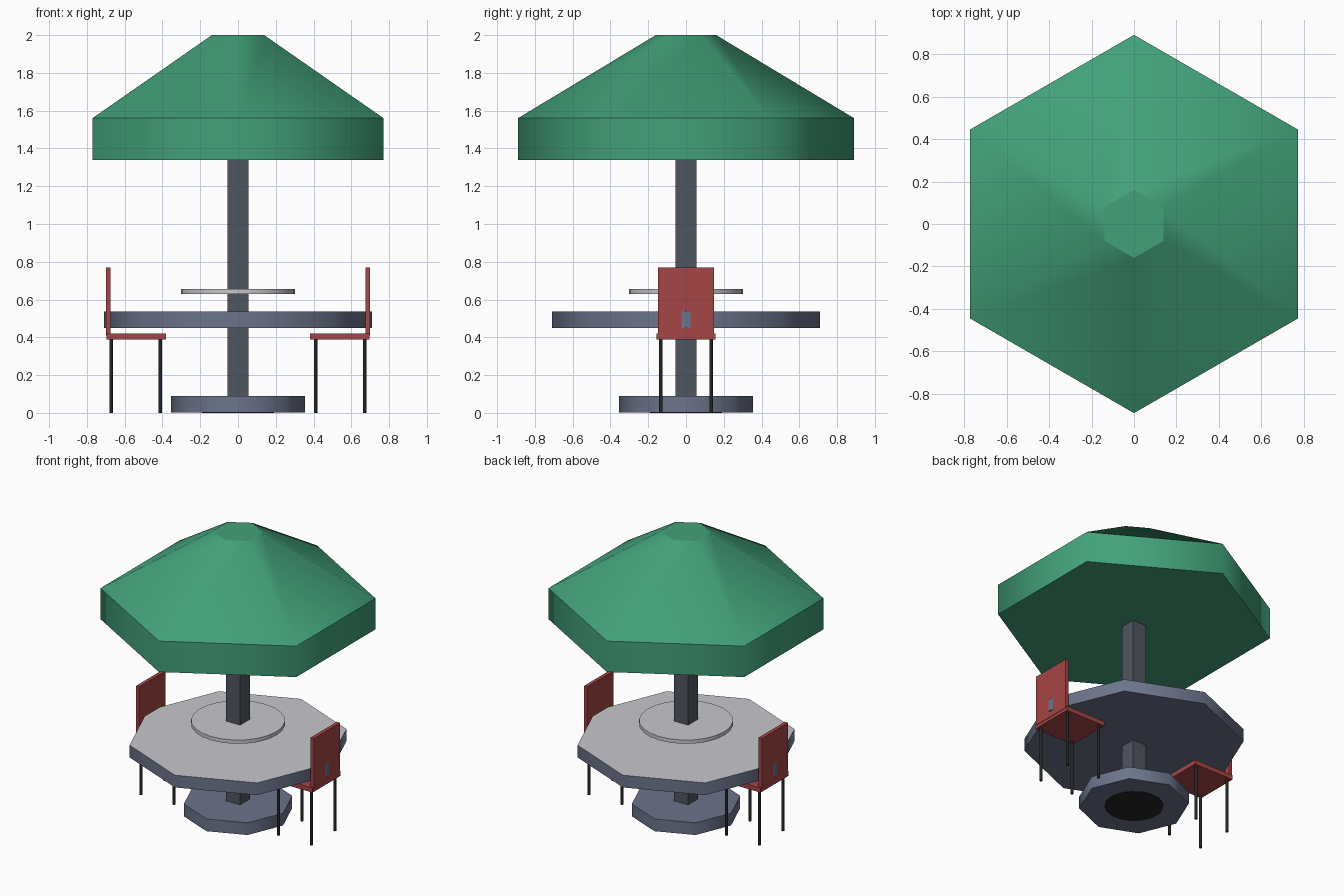
import bpy, bmesh, math

if "Cube" in bpy.data.objects:
    bpy.data.objects.remove(bpy.data.objects["Cube"])


def material(name, rgb):
    m = bpy.data.materials.new(name)
    m.diffuse_color = (*rgb, 1)
    m.use_nodes = True
    m.node_tree.nodes["Principled BSDF"].inputs["Base Color"].default_value = m.diffuse_color
    return m


GREEN = material("canopy green", (0.055, 0.355, 0.193))
SLATE = material("slate blue", (0.150, 0.175, 0.255))
STEEL = material("dark steel", (0.080, 0.092, 0.116))
PALE = material("pale grey", (0.58, 0.57, 0.60))
RED = material("chair red", (0.38, 0.058, 0.058))
BLACK = material("black", (0.018, 0.018, 0.020))


def finish(name, bm, mats):
    bmesh.ops.recalc_face_normals(bm, faces=bm.faces)
    me = bpy.data.meshes.new(name)
    bm.to_mesh(me)
    bm.free()
    for m in mats:
        me.materials.append(m)
    ob = bpy.data.objects.new(name, me)
    bpy.context.collection.objects.link(ob)
    return ob


def turned(name, sides, profile, mat, start=0.0, centre=(0, 0), top_mat=None):
    """Stack of (radius, z) rings, closed at both ends; smooth round the sides, sharp rims."""
    bm = bmesh.new()
    rings = []
    for r, z in profile:
        rings.append([bm.verts.new((centre[0] + r * math.cos(start + math.tau * i / sides),
                                    centre[1] + r * math.sin(start + math.tau * i / sides), z))
                      for i in range(sides)])
    for a, b in zip(rings, rings[1:]):
        for i in range(sides):
            j = (i + 1) % sides
            bm.faces.new((a[i], a[j], b[j], b[i])).smooth = True
    bm.faces.new(rings[0][::-1])
    top = bm.faces.new(rings[-1])
    if top_mat:
        top.material_index = 1
    for e in bm.edges:
        if abs(e.verts[0].co.z - e.verts[1].co.z) < 1e-6:
            e.smooth = False
    return finish(name, bm, [mat] + ([top_mat] if top_mat else []))


def box(name, x, y, z, mat):
    """Box from (min, max) ranges."""
    bm = bmesh.new()
    bmesh.ops.create_cube(bm, size=1)
    for v in bm.verts:
        v.co = [lo + (c + 0.5) * (hi - lo) for c, (lo, hi) in zip(v.co, (x, y, z))]
    return finish(name, bm, [mat])


# Parasol
turned("canopy", 6, [(0.89, 1.34), (0.89, 1.56), (0.16, 2.0)], GREEN, math.pi / 2)
box("pole", (-0.055, 0.055), (-0.055, 0.055), (0.05, 1.36), STEEL)

# Foot, with a dark pad underneath
turned("base", 8, [(0.355, 0.003), (0.355, 0.09)], SLATE)
turned("base_pad", 24, [(0.19, 0.0), (0.19, 0.008)], BLACK)

# Table and the raised round tray
turned("table", 8, [(0.71, 0.45), (0.71, 0.537)], SLATE, top_mat=PALE)
turned("tray", 24, [(0.303, 0.63), (0.303, 0.657)], PALE)

# Two chairs facing the table
for side, s in (("left", -1), ("right", 1)):
    def span(a, b):
        return tuple(sorted((s * a, s * b)))
    box(side + "_seat", span(0.382, 0.697), (-0.157, 0.157), (0.388, 0.42), RED)
    box(side + "_backrest", span(0.674, 0.70), (-0.148, 0.148), (0.41, 0.77), RED)
    for row, x in (("inner", 0.411), ("outer", 0.671)):
        for end, y in (("front", -0.133), ("back", 0.133)):
            turned(f"{side}_{row}_{end}_leg", 8, [(0.01, 0.0), (0.01, 0.392)],
                   BLACK, math.pi / 8, (s * x, y))
